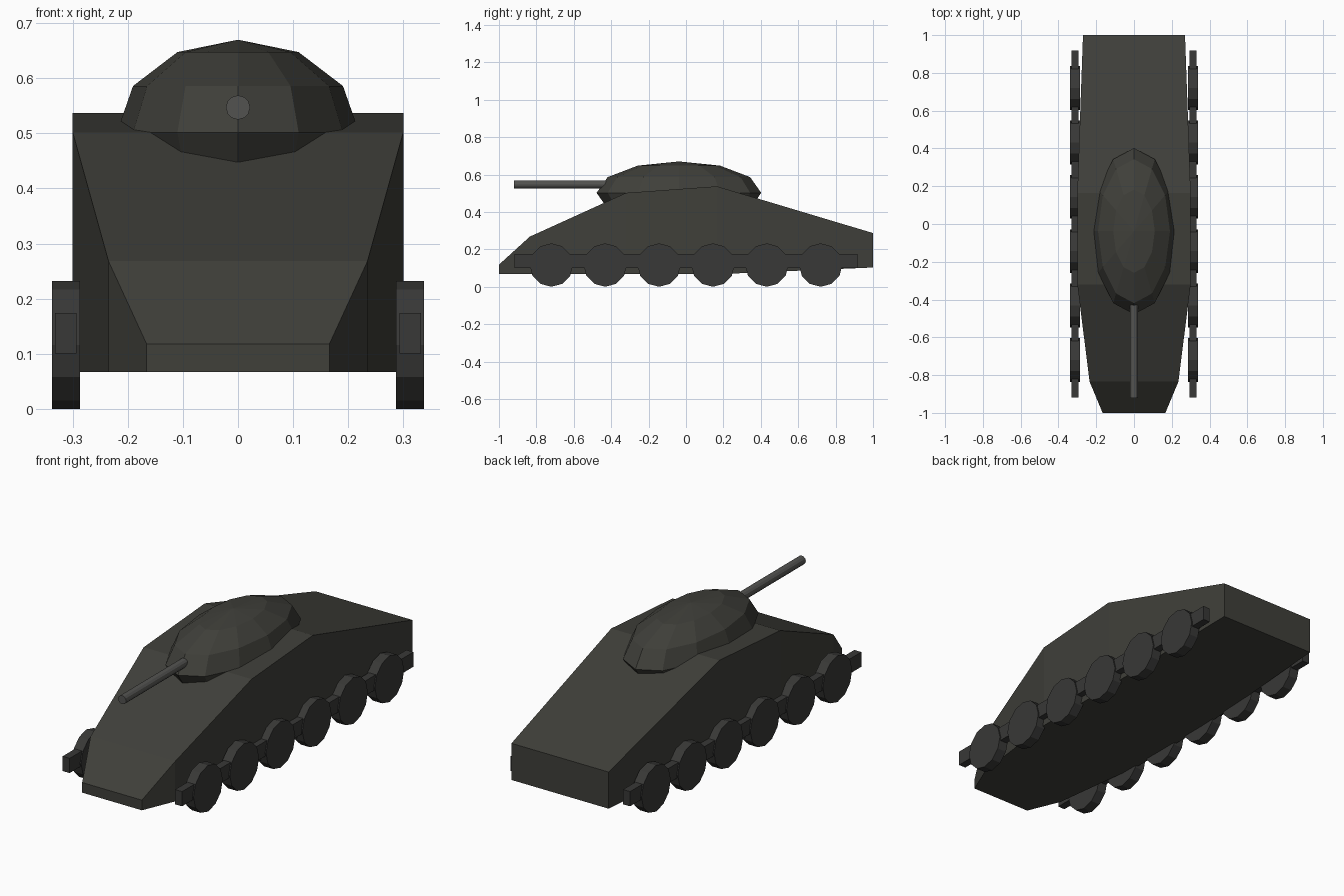
import bpy, bmesh
from math import pi
from mathutils import Matrix

if "Cube" in bpy.data.objects:
    bpy.data.objects.remove(bpy.data.objects["Cube"])


def material(name, rgb):
    m = bpy.data.materials.new(name)
    m.diffuse_color = (*rgb, 1)
    m.use_nodes = True
    m.node_tree.nodes["Principled BSDF"].inputs["Base Color"].default_value = m.diffuse_color
    return m


OLIVE = material("olive_paint", (0.050, 0.050, 0.042))
STEEL = material("gun_steel", (0.085, 0.085, 0.080))
DARK = material("running_gear", (0.040, 0.040, 0.038))


def add_object(name, bm, mat):
    bmesh.ops.recalc_face_normals(bm, faces=bm.faces[:])
    mesh = bpy.data.meshes.new(name)
    bm.to_mesh(mesh)
    bm.free()
    mesh.materials.append(mat)
    ob = bpy.data.objects.new(name, mesh)
    bpy.context.collection.objects.link(ob)
    return ob


def cylinder(name, sides, radius, depth, matrix, mat):
    bm = bmesh.new()
    bmesh.ops.create_cone(bm, cap_ends=True, segments=sides, radius1=radius,
                          radius2=radius, depth=depth, matrix=matrix)
    return add_object(name, bm, mat)


# Hull: lofted stations of (y, half width, bottom z, top z)
stations = [(-1.0, 0.166, 0.067, 0.118), (-0.835, 0.235, 0.067, 0.268),
            (-0.32, 0.30, 0.067, 0.502), (0.165, 0.30, 0.067, 0.537),
            (1.0, 0.27, 0.103, 0.287)]
bm = bmesh.new()
rings = [[bm.verts.new(p) for p in ((-w, y, lo), (w, y, lo), (w, y, hi), (-w, y, hi))]
         for y, w, lo, hi in stations]
for a, b in zip(rings, rings[1:]):
    for i in range(4):
        j = (i + 1) % 4
        bm.faces.new((a[i], a[j], b[j], b[i]))
bm.faces.new(rings[0])
bm.faces.new(rings[-1])
add_object("hull", bm, OLIVE)

# Turret: faceted ellipsoid sunk into the hull roof
bm = bmesh.new()
bmesh.ops.create_uvsphere(bm, u_segments=12, v_segments=6, radius=1,
                          matrix=Matrix.Translation((0, -0.038, 0.502))
                          @ Matrix.Diagonal((0.22, 0.44, 0.168, 1)))
add_object("turret", bm, OLIVE)

# Gun barrel
cylinder("gun_barrel", 12, 0.022, 0.56,
         Matrix.Translation((0, -0.64, 0.547)) @ Matrix.Rotation(pi / 2, 4, 'X'), STEEL)

# Running gear on both sides
for side, s in (("left", -1), ("right", 1)):
    bm = bmesh.new()
    bmesh.ops.create_cube(bm, size=1, matrix=Matrix.Translation((s * 0.3125, 0, 0.137))
                          @ Matrix.Diagonal((0.039, 1.836, 0.074, 1)))
    add_object(side + "_track_beam", bm, DARK)
    for i in range(6):
        cylinder(f"{side}_road_wheel_{i + 1}", 12, 0.116, 0.051,
                 Matrix.Translation((s * 0.3125, -0.72 + i * 0.288, 0.116))
                 @ Matrix.Rotation(pi / 2, 4, 'Y'), DARK)
